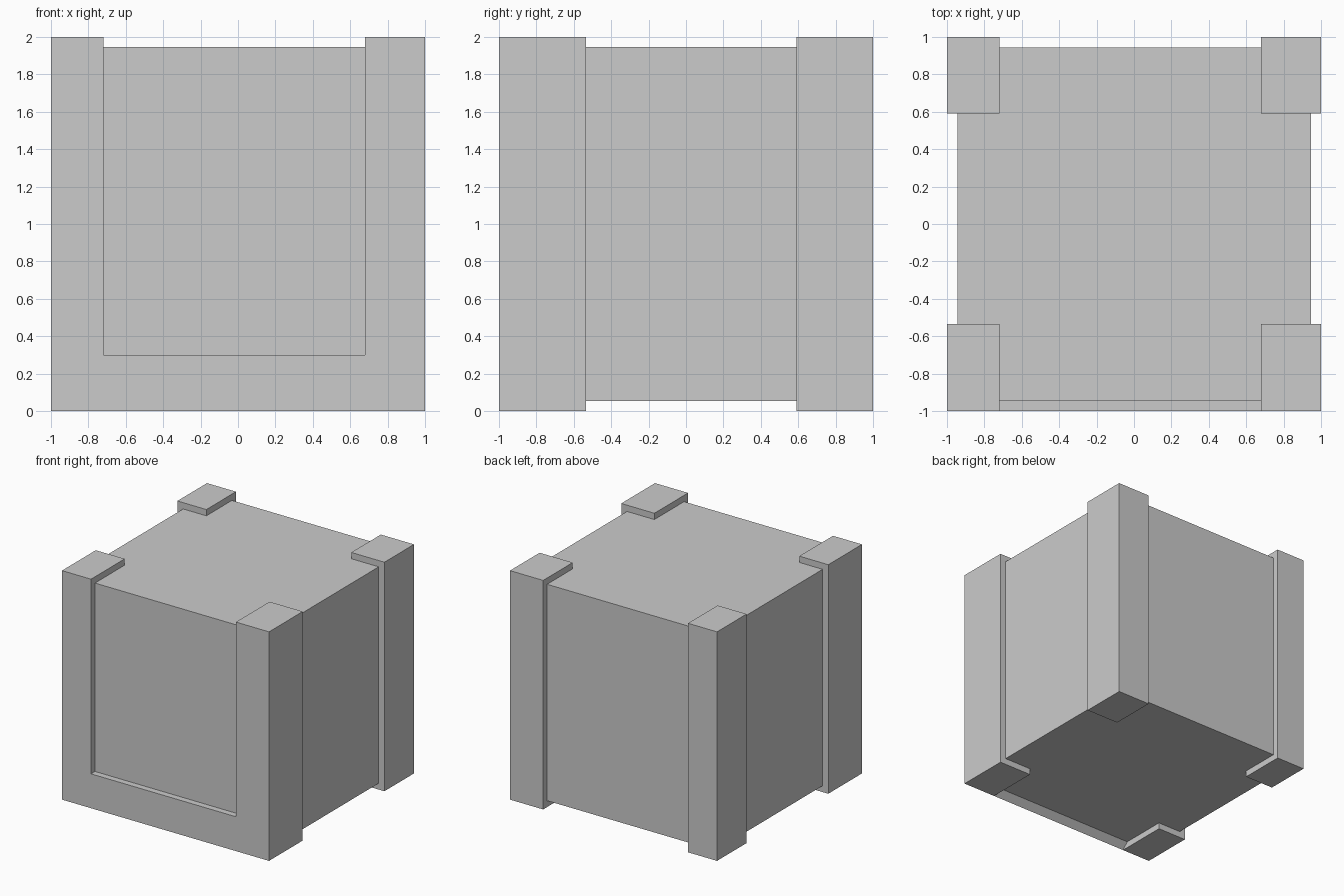
import bpy

if "Cube" in bpy.data.objects:
    bpy.data.objects.remove(bpy.data.objects["Cube"])

INSET = 0.055          # depth of the recessed panels
TOP, EDGE = 2.0, 1.0


def prism(name, profile, x0, x1):
    """Extrude a (y, z) profile along x."""
    n = len(profile)
    verts = [(x, y, z) for x in (x0, x1) for y, z in profile]
    faces = [tuple(range(n))[::-1], tuple(range(n, 2 * n))]
    faces += [(i, (i + 1) % n, n + (i + 1) % n, n + i) for i in range(n)]
    mesh = bpy.data.meshes.new(name)
    mesh.from_pydata(verts, [], faces)
    obj = bpy.data.objects.new(name, mesh)
    bpy.context.collection.objects.link(obj)
    return obj


def box(name, x, y, z):
    return prism(name, [(y[0], z[0]), (y[1], z[0]), (y[1], z[1]), (y[0], z[1])], *x)


# Recessed body of the crate
c = EDGE - INSET
body = box("crate_body", (-c, c), (-c, c), (INSET, TOP - INSET))

# Four raised corner posts
parts = []
for side, x in (("left", (-EDGE, -0.72)), ("right", (0.68, EDGE))):
    for end, y in (("front", (-EDGE, -0.535)), ("back", (0.592, EDGE))):
        parts.append(box(f"{end}_{side}_post", x, y, (0, TOP)))

# Front bottom rail, chamfered underneath back to the body
parts.append(prism("front_rail", [(-1, 0), (-0.8, 0.2), (-0.8, 0.3), (-1, 0.3)],
                   -0.72, 0.68))

# Fuse everything into one clean shell
for part in parts:
    mod = body.modifiers.new(part.name, "BOOLEAN")
    mod.operation, mod.solver, mod.object = "UNION", "EXACT", part
bpy.context.view_layer.objects.active = body
for part in parts:
    bpy.ops.object.modifier_apply(modifier=part.name)
    bpy.data.objects.remove(part)
